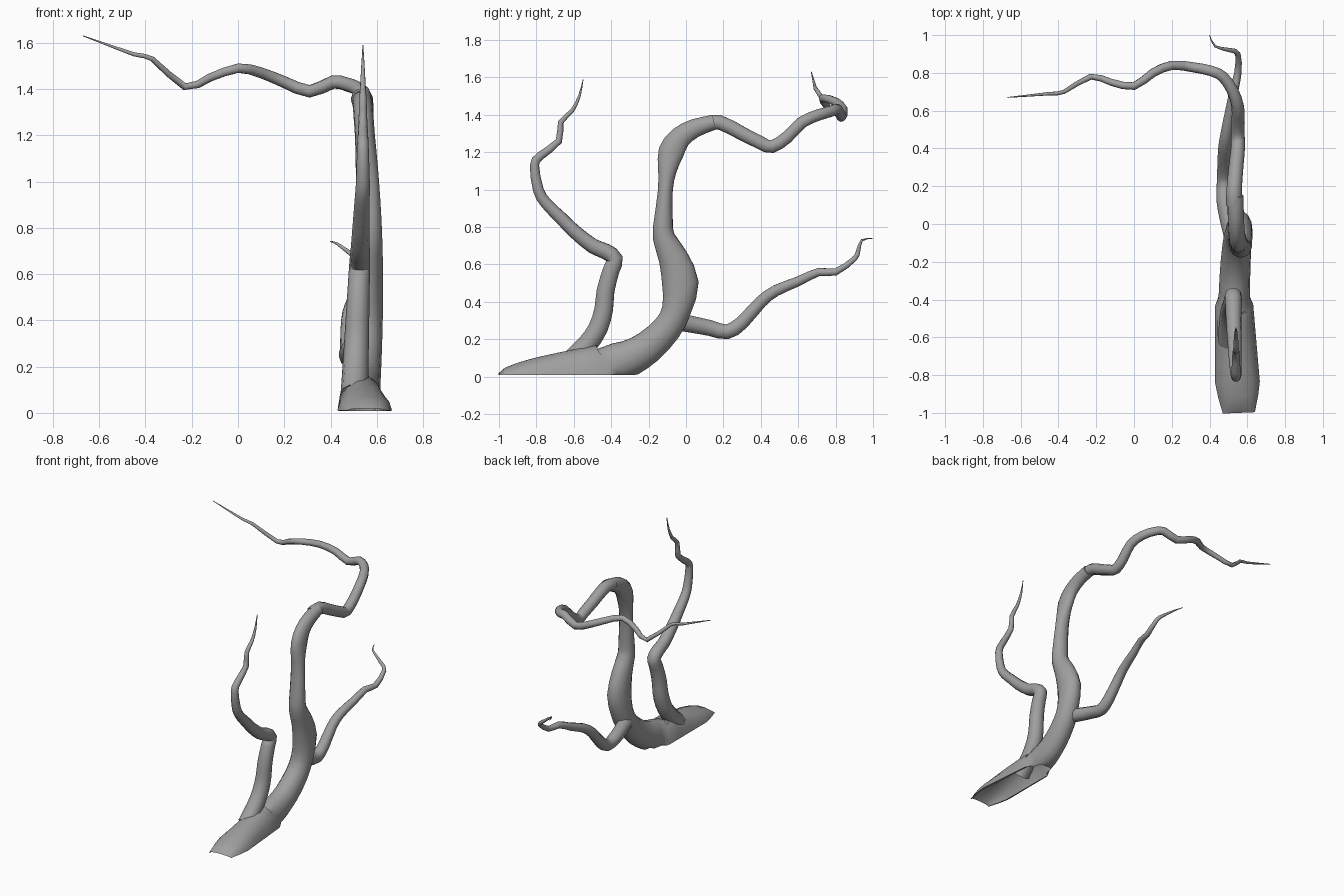
import bpy, bmesh, math
from mathutils import Vector

cube = bpy.data.objects.get("Cube")
if cube:
    bpy.data.objects.remove(cube, do_unlink=True)

bark = bpy.data.materials.new("grey_bark")
bark.use_nodes = True
GREY = (.35, .35, .35, 1)
bark.diffuse_color = GREY
bark.node_tree.nodes["Principled BSDF"].inputs["Base Color"].default_value = GREY

GROUND = .008


def smooth_path(points):
    """Insert a spline midpoint between every two neighbours."""
    points = [Vector(p) for p in points]
    result = [points[0]]
    for i in range(len(points) - 1):
        before, after = points[max(i - 1, 0)], points[min(i + 2, len(points) - 1)]
        middle = (points[i] + points[i + 1]) / 2
        result += [middle + (middle - (before + after) / 2) / 8, points[i + 1]]
    return result


def tapered(points, thickness):
    """Smooth a path and give it radii that shrink towards its tip."""
    path = smooth_path(points)
    lengths = [0]
    for start, end in zip(path, path[1:]):
        lengths.append(lengths[-1] + (end - start).length)
    sections = []
    for centre, length in zip(path, lengths):
        radius = max(thickness * (1 - length / lengths[-1]) ** .7, .002)
        sections.append((centre, radius, radius))
    return sections


def build_limb(name, sections, sides=10, hollow=False):
    """Skin a tube over (centre, sideways radius, depth radius) sections."""
    bm = bmesh.new()
    rings = []
    side = Vector((1, 0, 0))
    last = len(sections) - 1
    for i, (centre, wide, deep) in enumerate(sections):
        along = sections[min(i + 1, last)][0] - sections[max(i - 1, 0)][0]
        along.normalize()
        side = (side - along * side.dot(along)).normalized()
        up = along.cross(side)
        ring = []
        for k in range(sides):
            angle = math.tau * k / sides
            spot = centre + side * math.cos(angle) * wide + up * math.sin(angle) * deep
            spot.z = max(spot.z, GROUND)
            ring.append(bm.verts.new(spot))
        rings.append(ring)
    for lower, upper in zip(rings, rings[1:]):
        for k in range(sides):
            bm.faces.new((lower[k - 1], lower[k], upper[k], upper[k - 1]))
    bm.faces.new(rings[-1])
    if hollow:
        # The torn underside is left open
        underside = [f for f in bm.faces if all(v.co.z <= GROUND + .0001 for v in f.verts)]
        bmesh.ops.delete(bm, geom=underside, context='FACES')
    else:
        bm.faces.new(rings[0])
    bmesh.ops.recalc_face_normals(bm, faces=bm.faces)
    mesh = bpy.data.meshes.new(name)
    bm.to_mesh(mesh)
    bm.free()
    mesh.materials.append(bark)
    limb = bpy.data.objects.new(name, mesh)
    bpy.context.collection.objects.link(limb)
    bpy.ops.object.select_all(action='DESELECT')
    limb.select_set(True)
    bpy.context.view_layer.objects.active = limb
    bpy.ops.object.shade_smooth_by_angle(angle=math.radians(50))


# Flared root: a half shell that rises quickly from its torn end
trunk_sections = []
ROOT_STEPS = 8
for step in range(ROOT_STEPS):
    t = (step / ROOT_STEPS) ** 1.5
    width = .085 + .04 * min(t * 5, 1) - .03 * t
    height = .01 + .18 * t ** .6
    trunk_sections.append((Vector((.555 - .03 * t, -1 + .7 * t, .01)), width, height))

# Trunk: y, z and depth radius, with a knob low down and a swollen bend on top
trunk_profile = [
    (-.4, .06, .12), (-.3, .1, .1), (-.2, .16, .09), (-.1, .26, .08),
    (-.05, .36, .08), (-.03, .5, .1), (-.07, .64, .08), (-.12, .75, .06),
    (-.12, .85, .05), (-.11, 1, .04), (-.1, 1.1, .05), (-.08, 1.2, .07),
    (-.03, 1.28, .06), (.05, 1.33, .05), (.15, 1.36, .04)]
for y, z, depth in smooth_path(trunk_profile):
    bow = .525 + .04 * math.sin(math.pi * z / 1.5)
    trunk_sections.append((Vector((bow, y, z)), .085 - .035 * min(z, 1.2), depth))
build_limb("trunk", trunk_sections, sides=14, hollow=True)

# Bough that reaches back and then sweeps across to the right
build_limb("overhanging_bough", tapered([
    (.53, .1, 1.35), (.53, .18, 1.36), (.54, .3, 1.3), (.55, .4, 1.25),
    (.55, .46, 1.23), (.55, .54, 1.28), (.55, .62, 1.36), (.52, .71, 1.4),
    (.47, .78, 1.42), (.41, .81, 1.43), (.31, .83, 1.39), (.2, .84, 1.43),
    (.1, .8, 1.47), (0, .73, 1.49), (-.12, .75, 1.45), (-.23, .78, 1.41),
    (-.37, .7, 1.53), (-.45, .69, 1.55), (-.67, .67, 1.63)], .042))

# Low branch rising behind the trunk, ending in a crooked twig
build_limb("back_branch", tapered([
    (.53, -.08, .3), (.5, .03, .28), (.48, .13, .26), (.48, .22, .24),
    (.48, .3, .29), (.48, .4, .4), (.49, .48, .46), (.51, .6, .51),
    (.53, .71, .56), (.55, .8, .56), (.55, .9, .63), (.51, .92, .67),
    (.43, .94, .73), (.4, 1, .74)], .05))

# Front branch with its elbow and curled tip, leaning slightly to the left
front_profile = [
    (-.62, .08), (-.53, .17), (-.47, .26), (-.44, .36), (-.43, .46),
    (-.4, .57), (-.38, .63), (-.43, .67), (-.5, .7), (-.6, .78),
    (-.67, .85), (-.75, .93), (-.79, 1), (-.81, 1.13), (-.78, 1.18),
    (-.68, 1.26), (-.67, 1.36), (-.61, 1.42), (-.57, 1.5), (-.55, 1.59)]
build_limb("front_branch", tapered(
    [(.5 + .04 * min(z, 1), y, z) for y, z in front_profile], .06))
